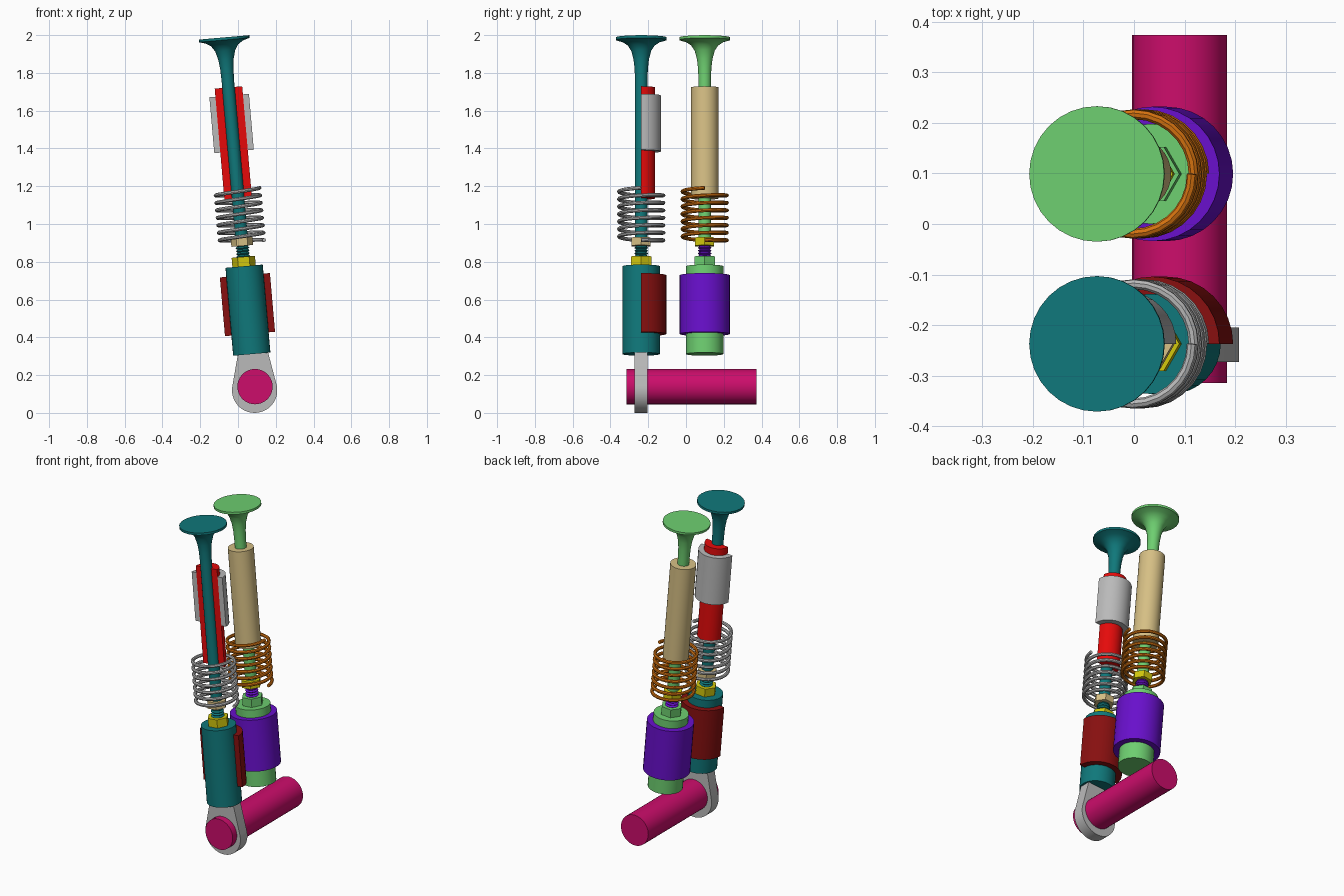
import bpy, bmesh
from math import sin, cos, pi, radians
from mathutils import Vector

if "Cube" in bpy.data.objects:
    bpy.data.objects.remove(bpy.data.objects["Cube"], do_unlink=True)

TILT = radians(-5)
FOOT_X, FOOT_Z = 0.088, 0.139
STEM = 0.033
parts = []


def material(name, rgb):
    m = bpy.data.materials.new(name)
    m.use_nodes = True
    lin = [c / 12.92 if c <= 0.04 else ((c + 0.055) / 1.055) ** 2.4 for c in rgb]
    m.diffuse_color = (*lin, 1)
    m.node_tree.nodes["Principled BSDF"].inputs["Base Color"].default_value = (*lin, 1)
    return m


teal = material("teal", (0.06, 0.47, 0.48))
green = material("green", (0.43, 0.81, 0.44))
purple = material("purple", (0.41, 0.06, 0.80))
tan = material("tan", (0.84, 0.75, 0.52))
dark_red = material("dark red", (0.53, 0.06, 0.06))
red = material("red", (0.90, 0.04, 0.04))
magenta = material("magenta", (0.80, 0.05, 0.42))
orange = material("orange", (0.84, 0.45, 0.06))
grey = material("grey", (0.73, 0.73, 0.73))
yellow = material("yellow", (0.82, 0.78, 0.05))


def add(name, mesh, mat, y=None):
    """Link a mesh; with y given, place it on that valve's tilted axis."""
    mesh.materials.clear()
    mesh.materials.append(mat)
    ob = bpy.data.objects.new(name, mesh)
    bpy.context.collection.objects.link(ob)
    if y is not None:
        ob.location = (FOOT_X, y, FOOT_Z)
        ob.rotation_euler = (0, TILT, 0)
    parts.append(ob)
    return ob


def finish(bm, name, mat, y=None):
    bmesh.ops.remove_doubles(bm, verts=bm.verts, dist=1e-5)
    bmesh.ops.recalc_face_normals(bm, faces=bm.faces)
    mesh = bpy.data.meshes.new(name)
    bm.to_mesh(mesh)
    bm.free()
    return add(name, mesh, mat, y)


def lathe(name, profile, mat, y, half=False, sides=32):
    """Revolve a closed (radius, z) loop; half keeps only the rear side."""
    bm = bmesh.new()
    steps = sides // 2 if half else sides
    sweep = pi if half else 2 * pi
    rings = []
    for i in range(steps + 1):
        a = sweep * i / steps
        rings.append([bm.verts.new((r * cos(a), r * sin(a), z)) for r, z in profile])
    n = len(profile)
    for a, b in zip(rings, rings[1:]):
        for k in range(n):
            j = (k + 1) % n
            if profile[k][0] > 0 or profile[j][0] > 0:
                bm.faces.new((a[k], b[k], b[j], a[j]))
    if half:
        bm.faces.new(rings[0])
        bm.faces.new(rings[-1])
    bmesh.ops.dissolve_degenerate(bm, dist=1e-6, edges=bm.edges)
    return finish(bm, name, mat, y)


def tube(name, inner, outer, z0, z1, mat, y, half=False, sides=32):
    return lathe(name, [(inner, z0), (outer, z0), (outer, z1), (inner, z1)],
                 mat, y, half, sides)


def prism(name, outline, y0, y1, mat):
    """Extrude an x-z outline along y."""
    bm = bmesh.new()
    face = bm.faces.new([bm.verts.new((x, y0, z)) for x, z in outline])
    out = bmesh.ops.extrude_face_region(bm, geom=[face])
    verts = [v for v in out["geom"] if isinstance(v, bmesh.types.BMVert)]
    bmesh.ops.translate(bm, verts=verts, vec=Vector((0, y1 - y0, 0)))
    return finish(bm, name, mat)


def arc(cx, cz, r, a0, a1, n):
    angles = [radians(a0 + (a1 - a0) * i / n) for i in range(n + 1)]
    return [(cx + r * cos(a), cz + r * sin(a)) for a in angles]


def spring(name, mat, y, z0=0.768, z1=1.046, turns=7, radius=0.118, wire=0.01):
    curve = bpy.data.curves.new(name, 'CURVE')
    curve.dimensions = '3D'
    curve.bevel_depth = wire
    curve.bevel_resolution = 2
    curve.use_fill_caps = True
    line = curve.splines.new('POLY')
    count = turns * 28
    line.points.add(count)
    for i, p in enumerate(line.points):
        a = 2 * pi * turns * i / count
        p.co = (radius * cos(a), radius * sin(a), z0 + (z1 - z0) * i / count, 1)
    helper = bpy.data.objects.new(name + "_path", curve)
    bpy.context.collection.objects.link(helper)
    deps = bpy.context.evaluated_depsgraph_get()
    mesh = bpy.data.meshes.new_from_object(helper.evaluated_get(deps))
    bpy.data.objects.remove(helper, do_unlink=True)
    add(name, mesh, mat, y)


def valve_train(side, y, c, cutaway):
    # Valve head flowing into its stem
    lathe(side + "_valve", [(0, 0.76), (STEM, 0.76), (STEM, 1.62), (0.035, 1.69),
                            (0.041, 1.74), (0.053, 1.785), (0.072, 1.814),
                            (0.1, 1.832), (0.134, 1.842), (0.134, 1.856), (0, 1.856)],
          c["valve"], y)
    # Guide sleeve, and its outer seat where cut open
    tube(side + "_guide", STEM, 0.073, 1.0, 1.59, c["guide"], y, cutaway)
    if cutaway:
        tube(side + "_guide_shell", 0.073, 0.105, 1.25, 1.547, grey, y, True)
    spring(side + "_spring", c["spring"], y)
    # Adjuster: two hex nuts on a threaded stud
    tube(side + "_upper_nut", 0.03, 0.058, 0.748, 0.791, c["upper_nut"], y, sides=6)
    tube(side + "_lower_nut", 0.03, 0.062, 0.64, 0.69, c["lower_nut"], y, sides=6)
    thread = [(0.028 + 0.009 * (i % 2), 0.64 + 0.0075 * i) for i in range(17)]
    lathe(side + "_stud", [(0, 0.64)] + thread + [(0, 0.76)], c["stud"], y)
    # Tappet and its sleeve
    lathe(side + "_tappet", [(0, 0.173), (0.099, 0.173), (0.099, 0.64), (0, 0.64)],
          c["tappet"], y)
    tube(side + "_tappet_sleeve", 0.099, 0.133, 0.28, 0.592, c["sleeve"], y, cutaway)


valve_train("front", -0.237, dict(valve=teal, guide=red, spring=grey, upper_nut=tan,
                                  lower_nut=yellow, stud=teal, tappet=teal,
                                  sleeve=dark_red), True)
valve_train("back", 0.099, dict(valve=green, guide=tan, spring=orange, upper_nut=yellow,
                                lower_nut=green, stud=purple, tappet=green,
                                sleeve=purple), False)

# Camshaft and egg-shaped cam lobe
prism("camshaft", arc(0.09, 0.139, 0.0935, 0, 350, 35), -0.314, 0.374, magenta)
lobe = arc(0.088, 0.12, 0.12, 168, 372, 24) + arc(0.079, 0.33, 0.075, 12, 168, 14)
prism("cam_lobe", lobe, -0.273, -0.205, grey)

# Smooth round surfaces while keeping edges crisp
bpy.ops.object.select_all(action='DESELECT')
for ob in parts:
    ob.select_set(True)
bpy.context.view_layer.objects.active = parts[0]
bpy.ops.object.shade_smooth_by_angle(angle=radians(35))
